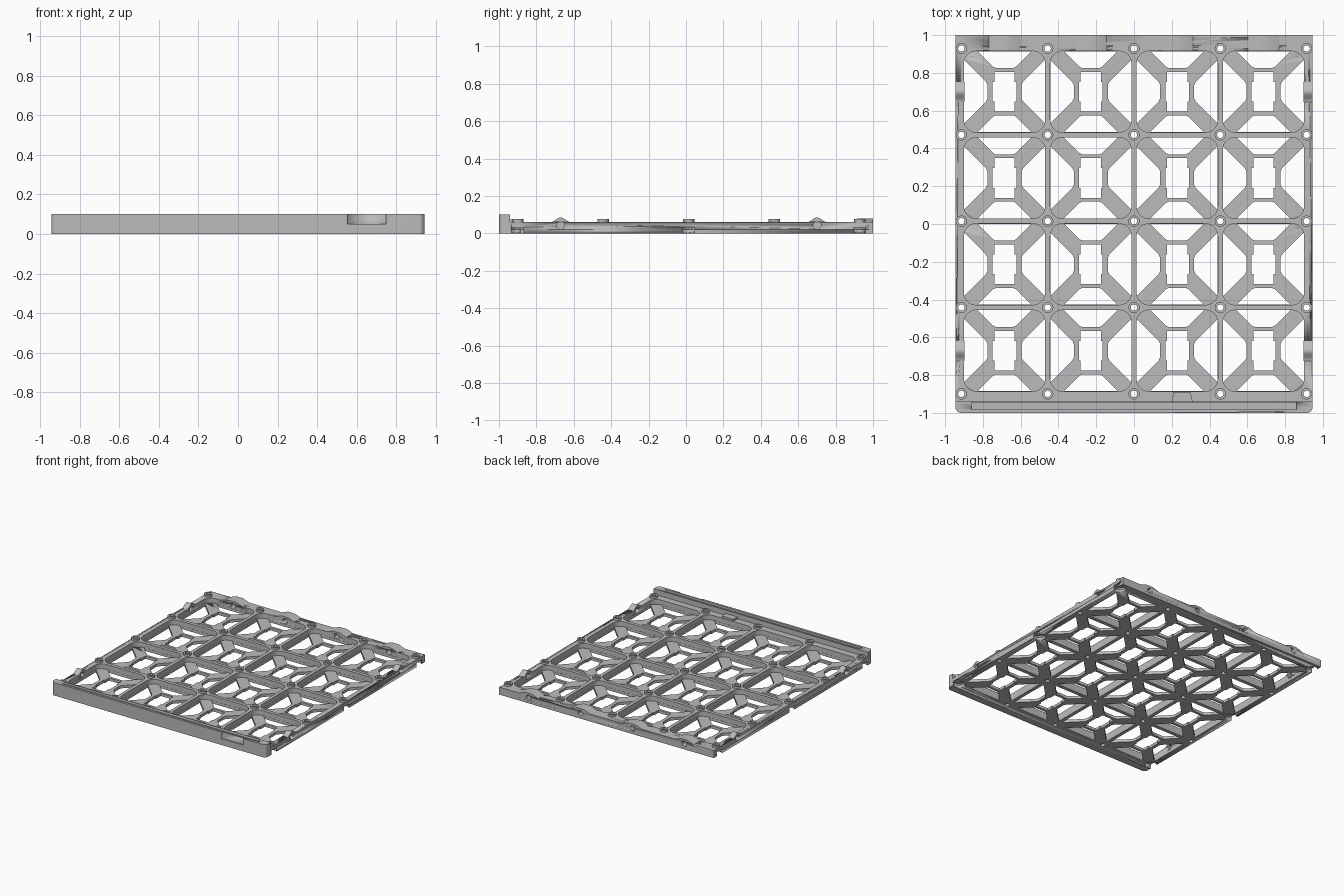
import bpy, bmesh
from math import sin, cos, pi

cube = bpy.data.objects.get("Cube")
if cube:
    bpy.data.objects.remove(cube)

GREY = (0.5, 0.5, 0.5, 1)
grey = bpy.data.materials.new("light grey")
grey.use_nodes = True
grey.diffuse_color = GREY
grey.node_tree.nodes["Principled BSDF"].inputs["Base Color"].default_value = GREY

PITCH = 0.457
XS = [(i - 2) * PITCH for i in range(5)]
YS = [0.015 + (i - 2) * PITCH for i in range(5)]
CX = [x + PITCH / 2 for x in XS[:4]]
CY = [y + PITCH / 2 for y in YS[:4]]
NODES = [(x, y) for x in XS for y in YS]
CELLS = [(x, y) for x in CX for y in CY]
HALF_X, LIP_Y = 0.945, -0.94
FLOOR, TOP, LIP_TOP = 0.022, 0.06, 0.102


def circle(x, y, r, n=24):
    return [(x + r * cos(2 * pi * i / n), y + r * sin(2 * pi * i / n)) for i in range(n)]


def rect(x0, y0, x1, y1):
    return [(x0, y0), (x1, y0), (x1, y1), (x0, y1)]


def rounded(x0, y0, x1, y1, radii, n=6):
    """Rectangle with one radius per corner, counter-clockwise from lower left."""
    pts = []
    for k, ((x, y), r) in enumerate(zip(rect(x0, y0, x1, y1), radii)):
        if not r:
            pts.append((x, y))
            continue
        mx = x + (r if k in (0, 3) else -r)
        my = y + (r if k < 2 else -r)
        for i in range(n + 1):
            a = pi + (k + i / n) * pi / 2
            pts.append((mx + r * cos(a), my + r * sin(a)))
    return pts


def slab(name, loops, lo, hi, order=(0, 1, 2), cutter=False):
    """Extrude filled 2D loops from lo to hi, then reorder the axes."""
    cu = bpy.data.curves.new(name, "CURVE")
    cu.dimensions = "2D"
    cu.fill_mode = "BOTH"
    cu.extrude = (hi - lo) / 2
    for loop in loops:
        sp = cu.splines.new("POLY")
        sp.points.add(len(loop) - 1)
        for p, (x, y) in zip(sp.points, loop):
            p.co = (x, y, 0, 1)
        sp.use_cyclic_u = True
    tmp = bpy.data.objects.new(name + " curve", cu)
    bpy.context.collection.objects.link(tmp)
    deps = bpy.context.evaluated_depsgraph_get()
    me = bpy.data.meshes.new_from_object(tmp.evaluated_get(deps))
    bpy.data.objects.remove(tmp)
    bm = bmesh.new()
    bm.from_mesh(me)
    for v in bm.verts:
        c = (v.co.x, v.co.y, v.co.z + (lo + hi) / 2)
        v.co = [c[i] for i in order]
    bmesh.ops.remove_doubles(bm, verts=bm.verts, dist=1e-5)
    bmesh.ops.recalc_face_normals(bm, faces=bm.faces)
    bm.to_mesh(me)
    bm.free()
    me.materials.clear()
    me.materials.append(grey)
    ob = bpy.data.objects.new(name, me)
    bpy.context.collection.objects.link(ob)
    ob.hide_render = cutter
    if cutter:
        ob.hide_set(True)
    return ob


def cut(ob, *cutters):
    for c in cutters:
        mod = ob.modifiers.new("cut", "BOOLEAN")
        mod.operation = "DIFFERENCE"
        mod.solver = "EXACT"
        mod.object = c


def cell_holes(cx, cy):
    """Four trapezoids between the diagonal braces and a stepped centre window."""
    e = 0.214
    up = [(-.045, .125), (.045, .125), (.06, .132), (.142, e), (-.142, e), (-.06, .132)]
    side = [(.09, -.035), (.098, -.052), (e, -.168), (e, .168), (.098, .052), (.09, .035)]
    quarter = [(.063, 0.052), (.054, 0.052), (.054, .105)]
    window = quarter + [(-x, y) for x, y in quarter[::-1]]
    window += [(-x, -y) for x, y in window]
    shapes = [up, [(x, -y) for x, y in up], side, [(-x, y) for x, y in side], window]
    return [[(cx + x, cy + y) for x, y in s] for s in shapes]


# Plate: floor with braces, and the grid of walls above it
outline = rect(-HALF_X, LIP_Y, HALF_X, 1)
screw_holes = [circle(x, y, 0.017, 16) for x, y in NODES]
floor = slab("brace_floor", [outline] + screw_holes +
             [h for c in CELLS for h in cell_holes(*c)], 0, FLOOR)
openings = [rounded(x - .215, y - .215, x + .215, y + .215, [0.065] * 4) for x, y in CELLS]
walls = slab("grid_walls", [outline] + screw_holes + openings, FLOOR, TOP)

# Raised bosses around the screw holes
bosses = slab("screw_bosses", [circle(x, y, 0.03) for x, y in NODES] + screw_holes, TOP, 0.076)

# Back rail bumps, flat topped
back_bumps = slab("back_bumps", [[(x - .083, TOP), (x + .083, TOP), (x + .03, .08), (x - .03, .08)]
                                 for x in CX], 0.915, 1, (0, 2, 1))

# Side rail bumps, rounded
def round_bump(y):
    steps = [i / 8 - 1 for i in range(17)]
    return [(y + 0.055 * t, TOP + 0.0125 * (1 + cos(pi * t))) for t in steps]


side_bumps = [slab(name, [round_bump(y) for y in (CY[0], CY[3])], lo, lo + 0.047, (2, 0, 1))
              for name, lo in (("left_bumps", 0.898), ("right_bumps", -HALF_X))]

# Cutters: cross holes through the rails and pockets under the side rails
side_cut = slab("side_hole_cutter", [circle(y, 0.043, 0.021) for y in (CY[0], CY[3])],
                -1.1, -0.8, (2, 0, 1), True)
side_cut_left = slab("left_hole_cutter", [circle(y, 0.043, 0.021) for y in (CY[0], CY[3])],
                     0.8, 1.1, (2, 0, 1), True)
back_cut = slab("back_hole_cutter", [circle(x, 0.043, 0.021) for x in CX],
                0.88, 1.1, (0, 2, 1), True)
pockets = slab("pocket_cutter", [circle(x, y, 0.044) for x in (XS[0], XS[4])
                                 for y in YS[::2]], -0.02, 0.033, cutter=True)
cut(floor, pockets)
cut(walls, pockets, side_cut, side_cut_left, back_cut)
cut(back_bumps, back_cut)
cut(side_bumps[0], side_cut_left)
cut(side_bumps[1], side_cut)

# Front lip with a top groove and a shallow finger recess
lip = slab("front_lip", [rounded(-HALF_X, -1, HALF_X, LIP_Y, [0.03, 0.03, 0, 0])], 0, LIP_TOP)
groove = slab("groove_cutter", [rect(-0.86, -0.982, 0.86, -0.945)], 0.085, 0.2, cutter=True)
recess = slab("recess_cutter", [rect(0.555, -1.1, 0.75, -0.992)], 0.05, 0.2, cutter=True)
cut(lip, groove, recess)

# Small catch behind the lip
slab("catch", [[(0.2, LIP_Y), (0.31, LIP_Y), (0.3, -0.89), (0.21, -0.89)]], TOP, 0.075)

# Smooth the round parts, keep the edges sharp
bpy.ops.object.select_all(action="DESELECT")
for ob in bpy.context.scene.objects:
    if ob.type == "MESH" and not ob.hide_render and ob.data.materials and ob.data.materials[0] == grey:
        ob.select_set(True)
        bpy.context.view_layer.objects.active = ob
bpy.ops.object.shade_smooth_by_angle(angle=0.5)
